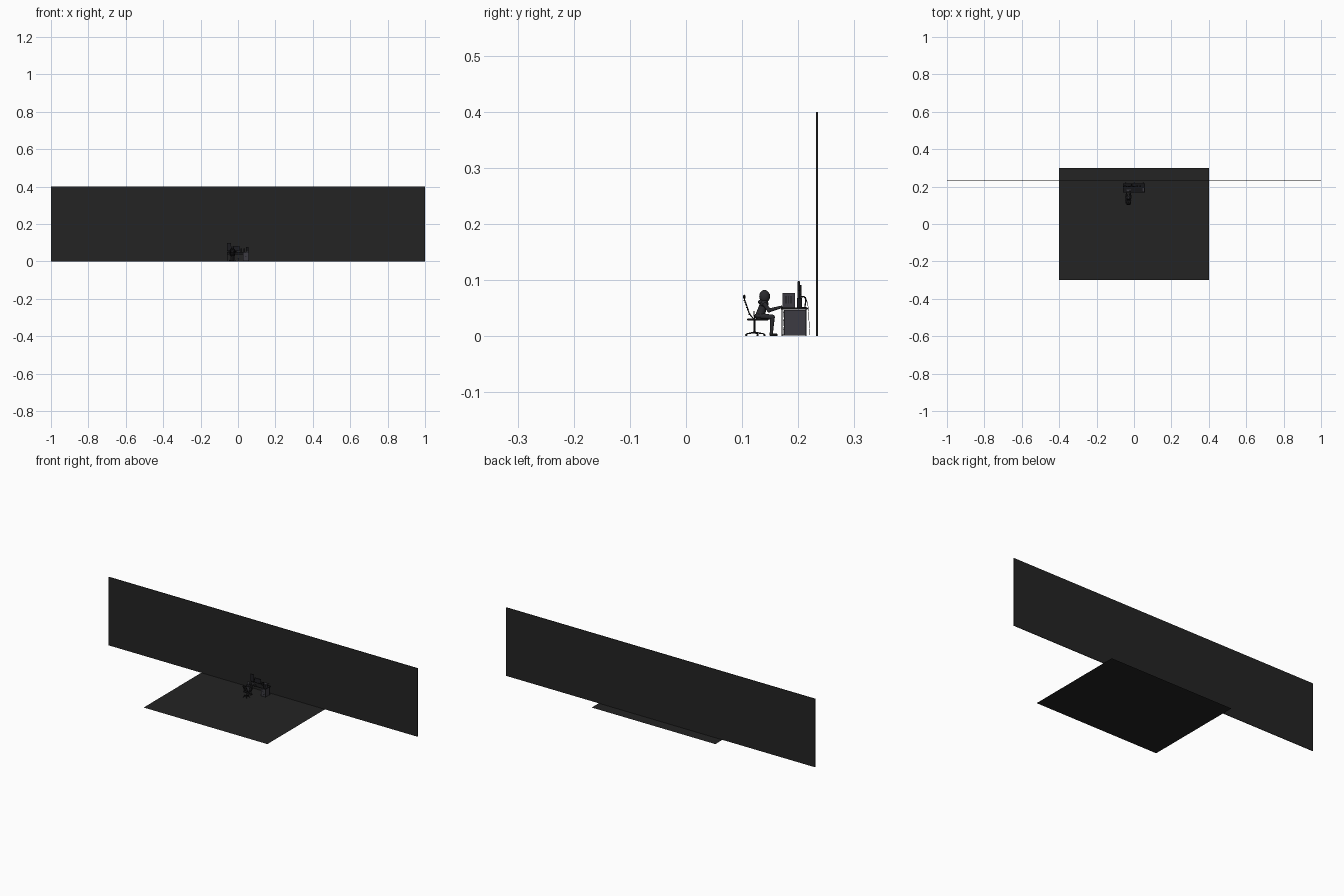
import bpy
from math import sin, cos, pi
from mathutils import Vector

default_cube = bpy.data.objects.get("Cube")
if default_cube:
    bpy.data.objects.remove(default_cube, do_unlink=True)

UNIT = 0.001  # all helper dimensions below are in thousandths


def material(name, r, g, b):
    mat = bpy.data.materials.new(name)
    mat.use_nodes = True
    mat.diffuse_color = (r, g, b, 1)
    mat.node_tree.nodes["Principled BSDF"].inputs["Base Color"].default_value = (r, g, b, 1)
    return mat


room = material("room charcoal", .017, .017, .017)
black = material("matte black", .008, .008, .009)
grey = material("cabinet grey", .045, .044, .054)
cloth = material("dark cloth", .022, .022, .026)
glass = material("screen black", .012, .012, .015)


def finish(name, mat, smooth=False):
    obj = bpy.context.object
    obj.name = name
    obj.data.name = name
    obj.data.materials.append(mat)
    if smooth:
        bpy.ops.object.shade_smooth_by_angle()
    return obj


def box(name, mat, low, high, bevel=0):
    low, high = Vector(low) * UNIT, Vector(high) * UNIT
    bpy.ops.mesh.primitive_cube_add(size=1, location=(low + high) / 2)
    obj = finish(name, mat)
    obj.scale = high - low
    bpy.ops.object.transform_apply(location=False, rotation=False, scale=True)
    if bevel:
        mod = obj.modifiers.new("soft edges", "BEVEL")
        mod.width, mod.segments = bevel * UNIT, 2
    return obj


def ball(name, mat, centre, radii):
    bpy.ops.mesh.primitive_uv_sphere_add(segments=20, ring_count=12, radius=1,
                                         location=Vector(centre) * UNIT)
    obj = finish(name, mat, True)
    obj.scale = Vector(radii) * UNIT
    return obj


def rod(name, mat, start, end, r_start, r_end=None):
    start, end = Vector(start) * UNIT, Vector(end) * UNIT
    axis = end - start
    bpy.ops.mesh.primitive_cone_add(vertices=14, radius1=r_start * UNIT,
                                    radius2=(r_end or r_start) * UNIT,
                                    depth=axis.length, location=(start + end) / 2)
    obj = finish(name, mat, True)
    obj.rotation_euler = axis.to_track_quat("Z", "Y").to_euler()
    return obj


def tube(name, mat, points, radius):
    curve = bpy.data.curves.new(name, "CURVE")
    curve.dimensions = "3D"
    curve.bevel_depth, curve.bevel_resolution = radius * UNIT, 2
    curve.resolution_u, curve.use_fill_caps = 6, True
    spline = curve.splines.new("BEZIER")
    spline.bezier_points.add(len(points) - 1)
    for knot, point in zip(spline.bezier_points, points):
        knot.co = Vector(point) * UNIT
        knot.handle_left_type = knot.handle_right_type = "AUTO"
    curve.materials.append(mat)
    obj = bpy.data.objects.new(name, curve)
    bpy.context.collection.objects.link(obj)
    return obj


# Room: a flat floor and a long thin wall
bpy.ops.mesh.primitive_plane_add(size=1)
floor = finish("floor", room)
floor.scale = (.8, .6, 1)
box("back_wall", room, (-1000, 232, 0), (1000, 235, 400))

# Desk with a leg frame on the left and a drawer cabinet on the right
box("desk_top", black, (-60, 169, 48), (60, 217, 51), .4)
for y in (170, 213):
    box("desk_leg", black, (-59, y, 0), (-56, y + 2, 48))
    box("desk_leg_right", black, (56, y, 0), (58, y + 2, 48))
box("desk_rail", black, (-59, 170, 1), (-57, 215, 3))
box("desk_back_rail", black, (-57, 213, 38), (27, 214, 48))
box("drawer_cabinet", grey, (27, 175, 1), (56, 213, 47), .5)
for level in range(3):
    z = 3 + level * 15
    box("drawer_front", grey, (28, 174, z), (55, 175, z + 13))
    box("drawer_handle", black, (37, 173, z + 9), (46, 174, z + 10))

# Computer tower on the desk
box("computer_tower", grey, (43, 172, 51), (56, 194, 77), .5)
box("tower_front", black, (44, 171.6, 52), (55, 172, 76))
for k in range(5):
    box("tower_vent", black, (56, 176 + k * 3, 58), (56.2, 177 + k * 3, 72))


# Monitors, each a panel, a screen and a stand
def monitor(x0, x1, z0, z1):
    mid = (x0 + x1) / 2
    box("monitor_panel", black, (x0, 199, z0), (x1, 203, z1), .5)
    box("monitor_screen", glass, (x0 + 1, 198.6, z0 + 1), (x1 - 1, 199, z1 - 1))
    box("monitor_back", black, (mid - 6, 203, z0 + 7), (mid + 6, 206, z1 - 7), .8)
    tube("monitor_arm", black, [(mid, 205, 70), (mid, 211, 70), (mid, 212, 51)], 1.2)
    box("monitor_foot", black, (mid - 7, 203, 51), (mid + 7, 215, 52))


monitor(-59, -37, 56, 98)
monitor(-34, 8, 56, 82)
box("speaker", black, (14, 198, 51), (22, 207, 68), .6)
box("speaker_right", black, (30, 198, 51), (38, 207, 68), .6)

# Desk accessories
box("keyboard", black, (-40, 176, 51), (-16, 185, 52.5), .3)
for row in range(3):
    y = 177 + row * 2.6
    box("key_row", grey, (-39, y, 52.5), (-17, y + 1.8, 53))
ball("mouse", grey, (-8, 180, 52), (2, 3, 1.4))
for x in (-46, 0, 48):
    tube("power_cable", black, [(x, 213, 70), (x, 217, 56), (x, 219, 30), (x + 2, 221, 1)], .4)

# Office chair: five legged base, post, seat, ribbed back and headrest
SX, SY = -30, 122
for k in range(5):
    a = pi / 2 + k * 2 * pi / 5
    tip = (SX + 18 * cos(a), SY + 18 * sin(a), 4)
    rod("chair_leg", black, (SX, SY, 7), tip, 1.5, .9)
    x, y = tip[:2]
    rod("chair_caster", black, (x - 1.5, y, 2), (x + 1.5, y, 2), 2)
rod("chair_post", black, (SX, SY, 5), (SX, SY, 29), 1.5)
box("chair_seat", black, (-45, 109, 28), (-15, 147, 32), 1.6)
for x in (-42, -18):
    tube("back_frame", black, [(x, 122, 30), (x, 114, 39), (x, 108, 55), (x, 104, 66)], 1)
    tube("armrest_post", black, [(x * 1.1 + 3, 122, 30), (x * 1.1 + 3, 121, 45)], .9)
for k in range(7):
    t = k / 6
    y, z = 114 - 9 * t, 39 + 25 * t
    tube("back_slat", black, [(-42, y, z), (SX, y - 1.5, z), (-18, y, z)], 1.1)
tube("headrest_stem", black, [(SX, 105, 62), (SX, 103, 70)], .8)
ball("headrest", black, (SX, 104, 70), (9, 2.4, 4))

# Seated person in a hooded top, facing the desk
torso = rod("torso", cloth, (SX, 130, 31), (SX, 140, 61), 10, 8)
torso.scale.y = .85
ball("shoulders", cloth, (SX, 139, 58), (13, 8, 7))
ball("hips", cloth, (SX, 131, 36), (11, 9, 6))
ball("hood", cloth, (SX, 140, 71), (8.5, 9.5, 11.5))
ball("face", black, (SX, 144, 71), (6, 6, 8))
ball("hood_fold", cloth, (SX, 134, 61), (9, 6, 4))

for side in (-1, 1):
    def limb(dx, y, z):
        return (SX + side * dx, y, z)

    rod("upper_arm", cloth, limb(12, 139, 59), limb(14, 148, 46), 4.2, 3.6)
    ball("elbow", cloth, limb(14, 148, 46), (3.7, 3.7, 3.7))
    rod("forearm", cloth, limb(14, 148, 46), limb(9, 171, 52.5), 3.5, 2.2)
    ball("hand", black, limb(8.5, 175, 53.5), (2.4, 4, 1.6))
    rod("thigh", cloth, limb(5, 132, 36), limb(7, 154, 34), 5.4, 4.3)
    ball("knee", cloth, limb(7, 154, 34), (4.4, 4.4, 4.4))
    rod("shin", cloth, limb(7, 154, 34), limb(7, 152, 4), 4.2, 2.8)
    box("shoe", black, limb(7 - side * 2.7, 148, 0.2)[:1] + (149, .2),
        (SX + side * 7 + 2.7, 163, 4.5), 1.3) if side > 0 else \
        box("shoe", black, (SX - 9.7, 149, .2), (SX - 4.3, 163, 4.5), 1.3)
